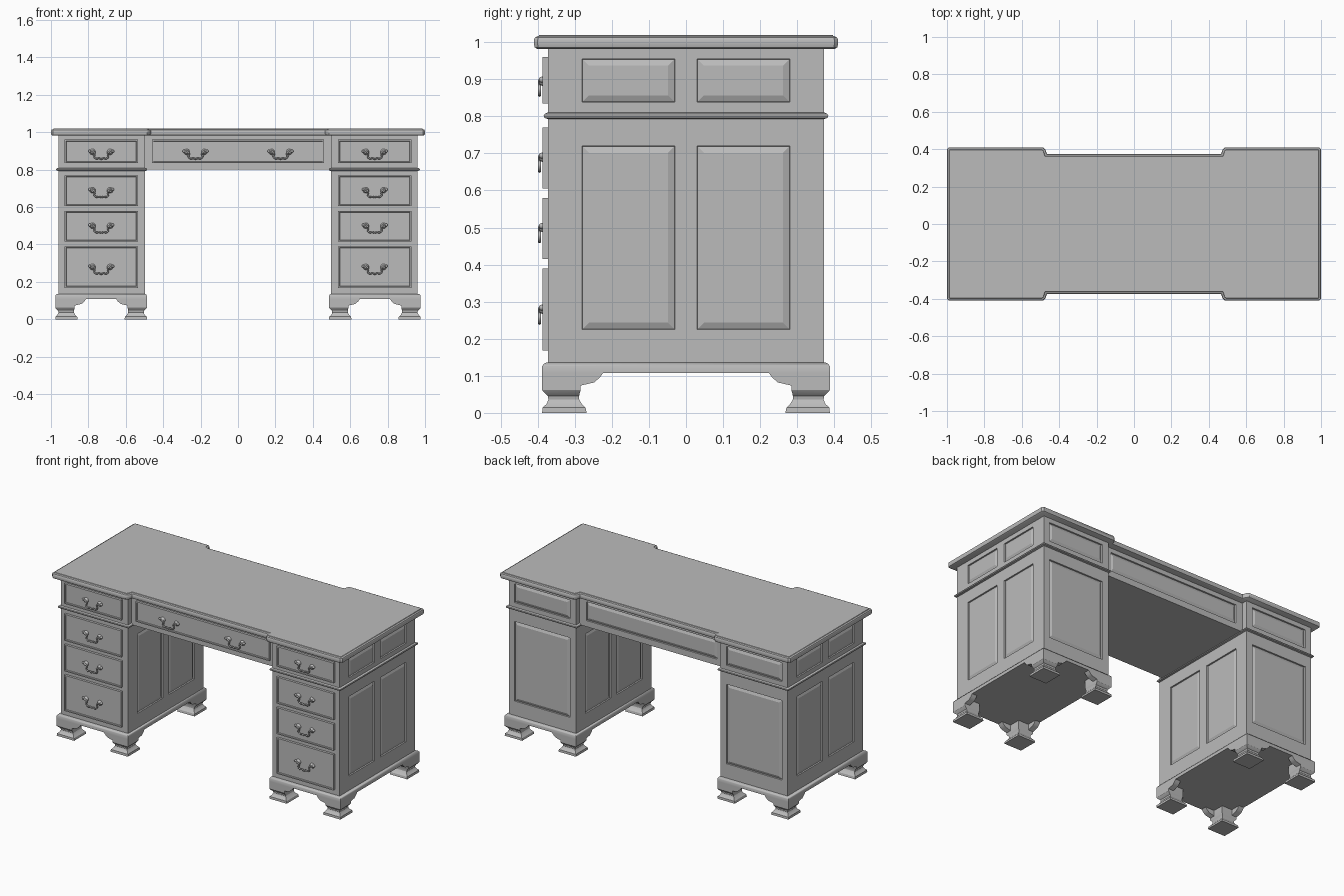
import bpy, bmesh
from math import radians
from mathutils import Vector, Matrix

if "Cube" in bpy.data.objects:
    bpy.data.objects.remove(bpy.data.objects["Cube"], do_unlink=True)

# One flat colour for the whole desk
grey = bpy.data.materials.new("plain_grey")
grey.use_nodes = True
GREY = (0.5, 0.5, 0.5, 1)
grey.diffuse_color = GREY
grey.node_tree.nodes["Principled BSDF"].inputs["Base Color"].default_value = GREY


def finish(bm, name, smooth=None):
    bmesh.ops.recalc_face_normals(bm, faces=bm.faces)
    me = bpy.data.meshes.new(name)
    bm.to_mesh(me)
    bm.free()
    me.materials.append(grey)
    if smooth:
        me.shade_smooth()
        me.set_sharp_from_angle(angle=radians(smooth))
    ob = bpy.data.objects.new(name, me)
    bpy.context.collection.objects.link(ob)
    return ob


def box_bm(x0, x1, y0, y1, z0, z1):
    bm = bmesh.new()
    mat = Matrix.Translation(((x0 + x1) / 2, (y0 + y1) / 2, (z0 + z1) / 2))
    mat = mat @ Matrix.Diagonal((x1 - x0, y1 - y0, z1 - z0, 1))
    bmesh.ops.create_cube(bm, size=1, matrix=mat)
    return bm


def add_loft(bm, rings):
    """Skin closed rings of points and cap both ends."""
    rows = [[bm.verts.new(p) for p in ring] for ring in rings]
    n = len(rows[0])
    for a, b in zip(rows, rows[1:]):
        for i in range(n):
            j = (i + 1) % n
            bm.faces.new((a[i], a[j], b[j], b[i]))
    bm.faces.new(rows[0])
    bm.faces.new(rows[-1])


def inset_outline(pts, d):
    """Move a counter-clockwise outline inward by d with mitred corners."""
    out = []
    for i, p in enumerate(pts):
        a, c = pts[i - 1], pts[(i + 1) % len(pts)]
        e, f = (p - a).normalized(), (c - p).normalized()
        n, m = Vector((-e.y, e.x)), Vector((-f.y, f.x))
        out.append(p + (n + m) * d / (1 + n.dot(m)))
    return out


def moulded_slab(name, pts, profile):
    bm = bmesh.new()
    pts = [Vector(p) for p in pts]
    add_loft(bm, [[(p.x, p.y, z) for p in inset_outline(pts, d)] for d, z in profile])
    return finish(bm, name, 40)


def rect(x0, x1, y0, y1):
    return [(x0, y0), (x1, y0), (x1, y1), (x0, y1)]


def panelled_box(name, size, panels):
    """Box with raised-field panels: each is (axis, sign, low, high, z0, z1)."""
    bm = box_bm(*size)
    for axis, sign, lo, hi, z0, z1 in panels:
        along = Vector((0, 1, 0)) if axis == 0 else Vector((1, 0, 0))
        for co, no in ((along * lo, along), (along * hi, along),
                       (Vector((0, 0, z0)), Vector((0, 0, 1))),
                       (Vector((0, 0, z1)), Vector((0, 0, 1)))):
            bmesh.ops.bisect_plane(bm, geom=bm.verts[:] + bm.edges[:] + bm.faces[:],
                                   plane_co=co, plane_no=no, dist=1e-5)
    bm.normal_update()
    for axis, sign, lo, hi, z0, z1 in panels:
        chosen = []
        for f in bm.faces:
            c = f.calc_center_median()
            if f.normal[axis] * sign > 0.9 and lo < c[1 - axis] < hi and z0 < c.z < z1:
                chosen.append(f)
        bmesh.ops.inset_region(bm, faces=chosen, thickness=0.002, depth=-0.008)
        bmesh.ops.inset_region(bm, faces=chosen, thickness=0.024, depth=0.007)
    return finish(bm, name)


# Shared handle shapes: hanging bail, and two rosettes with outer scrolls
bail = bpy.data.curves.new("handle_bail", "CURVE")
bail.dimensions = "3D"
bail.bevel_depth = 0.0045
bail.bevel_resolution = 2
bail.resolution_u = 5
bail.use_fill_caps = True
bail.materials.append(grey)
half = [(0.058, -0.008, 0.005), (0.042, -0.014, 0), (0.034, -0.014, -0.012),
        (0.038, -0.014, -0.024), (0.026, -0.014, -0.036), (0.012, -0.014, -0.034)]
path = half + [(0, -0.014, -0.038)] + [(-x, y, z) for x, y, z in reversed(half)]
sp = bail.splines.new("BEZIER")
sp.bezier_points.add(len(path) - 1)
for bp, co in zip(sp.bezier_points, path):
    bp.co = co
    bp.handle_left_type = bp.handle_right_type = "AUTO"

bm = bmesh.new()
for s in (-1, 1):
    turn = Matrix.Translation((s * 0.047, -0.007, 0)) @ Matrix.Rotation(radians(90), 4, "X")
    bmesh.ops.create_cone(bm, cap_ends=True, segments=16, radius1=0.016, radius2=0.009,
                          depth=0.014, matrix=turn)
    bmesh.ops.create_uvsphere(bm, u_segments=10, v_segments=6, radius=0.008,
                              matrix=Matrix.Translation((s * 0.062, -0.008, 0.004)))
rosette_ob = finish(bm, "handle_rosettes", 40)
rosettes = rosette_ob.data
bpy.data.objects.remove(rosette_ob)


def handle(x, y, z):
    for name, data in (("handle_bail", bail), ("handle_rosettes", rosettes)):
        ob = bpy.data.objects.new(name, data)
        ob.location = (x, y, z)
        bpy.context.collection.objects.link(ob)


def drawer(name, x0, x1, y, z0, z1):
    """Drawer front standing proud, with a raised bead round its edge."""
    bm = box_bm(x0, x1, y, y + 0.03, z0, z1)
    bm.normal_update()
    front = [f for f in bm.faces if f.normal.y < -0.9]
    bmesh.ops.inset_region(bm, faces=front, thickness=0.010, depth=0)
    bmesh.ops.inset_region(bm, faces=front, thickness=0.003, depth=-0.006)
    finish(bm, name)


# Bracket foot: flared square block plus a shaped wing along each side
FOOT = [(0, 0.12, 0), (0.001, 0.116, 0.014), (0.012, 0.095, 0.024), (0.017, 0.083, 0.036),
        (0.015, 0.085, 0.046), (0.004, 0.098, 0.056), (0, 0.104, 0.062), (0, 0.104, 0.11)]
WING = [(0, 0.062), (0.09, 0.062), (0.105, 0.074), (0.14, 0.082), (0.155, 0.095),
        (0.166, 0.11), (0, 0.11)]


def foot(name, x, y, dx, dy):
    bm = bmesh.new()
    add_loft(bm, [[(x + dx * u, y + dy * v, z) for u, v in rect(o, o + s, o, o + s)]
                  for o, s, z in FOOT])
    add_loft(bm, [[(x + dx * t, y + dy * u, z) for u, z in WING] for t in (0, 0.035)])
    add_loft(bm, [[(x + dx * u, y + dy * t, z) for u, z in WING] for t in (0, 0.035)])
    finish(bm, name, 30)


BEAD = [(0.010, 0.793), (0.002, 0.796), (0, 0.801), (0.002, 0.806), (0.010, 0.81)]
PLINTH = [(0, 0.108), (0, 0.126), (0.004, 0.132), (0.012, 0.136)]

# Pedestals, one each side
for side, s in (("right", -1), ("left", 1)):
    def span(a, b):
        return tuple(sorted((s * a, s * b)))
    body, back, front_x = span(0.497, 0.96), span(0.54, 0.92), span(0.535, 0.927)
    pairs = ((-0.28, -0.03), (0.03, 0.28))

    panels = [(0, d, *p, 0.225, 0.72) for d in (-1, 1) for p in pairs]
    panelled_box(side + "_pedestal", (*body, -0.372, 0.372, 0.13, 0.80),
                 panels + [(1, 1, *back, 0.225, 0.72)])
    panels = [(0, s, *p, 0.838, 0.955) for p in pairs]
    panelled_box(side + "_frieze", (*body, -0.372, 0.372, 0.80, 0.99),
                 panels + [(1, 1, *back, 0.838, 0.955)])
    moulded_slab(side + "_waist_moulding", rect(*span(0.485, 0.973), -0.384, 0.384), BEAD)
    moulded_slab(side + "_plinth", rect(*span(0.487, 0.977), -0.388, 0.388), PLINTH)

    for z0, z1, hz in ((0.835, 0.96, 0.895), (0.605, 0.77, 0.69),
                       (0.415, 0.58, 0.50), (0.168, 0.39, 0.28)):
        drawer(side + "_drawer", *front_x, -0.387, z0, z1)
        handle(s * 0.731, -0.381, hz)

    for fy in (-1, 1):
        foot(side + "_outer_foot", s * 0.977, fy * 0.388, -s, -fy)
        foot(side + "_inner_foot", s * 0.487, fy * 0.388, s, -fy)
    handle(s * 0.227, -0.346, 0.895)

# Middle section over the knee space
panelled_box("centre_frieze", (-0.5, 0.5, -0.337, 0.337, 0.80, 0.99),
             [(1, 1, -0.45, 0.45, 0.838, 0.955)])
drawer("centre_drawer", -0.46, 0.46, -0.352, 0.835, 0.96)

# Desk top with stepped-back middle and rounded edge
quarter = [(1, 0.40), (0.99, 0.41), (0.487, 0.41), (0.473, 0.397), (0.466, 0.375)]
outline = quarter + [(-x, y) for x, y in reversed(quarter)]
outline += [(-x, -y) for x, y in quarter] + [(x, -y) for x, y in reversed(quarter)]
moulded_slab("desk_top", outline,
             [(0.008, 0.982), (0.002, 0.986), (0, 0.994), (0, 1.007), (0.003, 1.013),
              (0.010, 1.016), (0.012, 1.016), (0.014, 1.019)])
